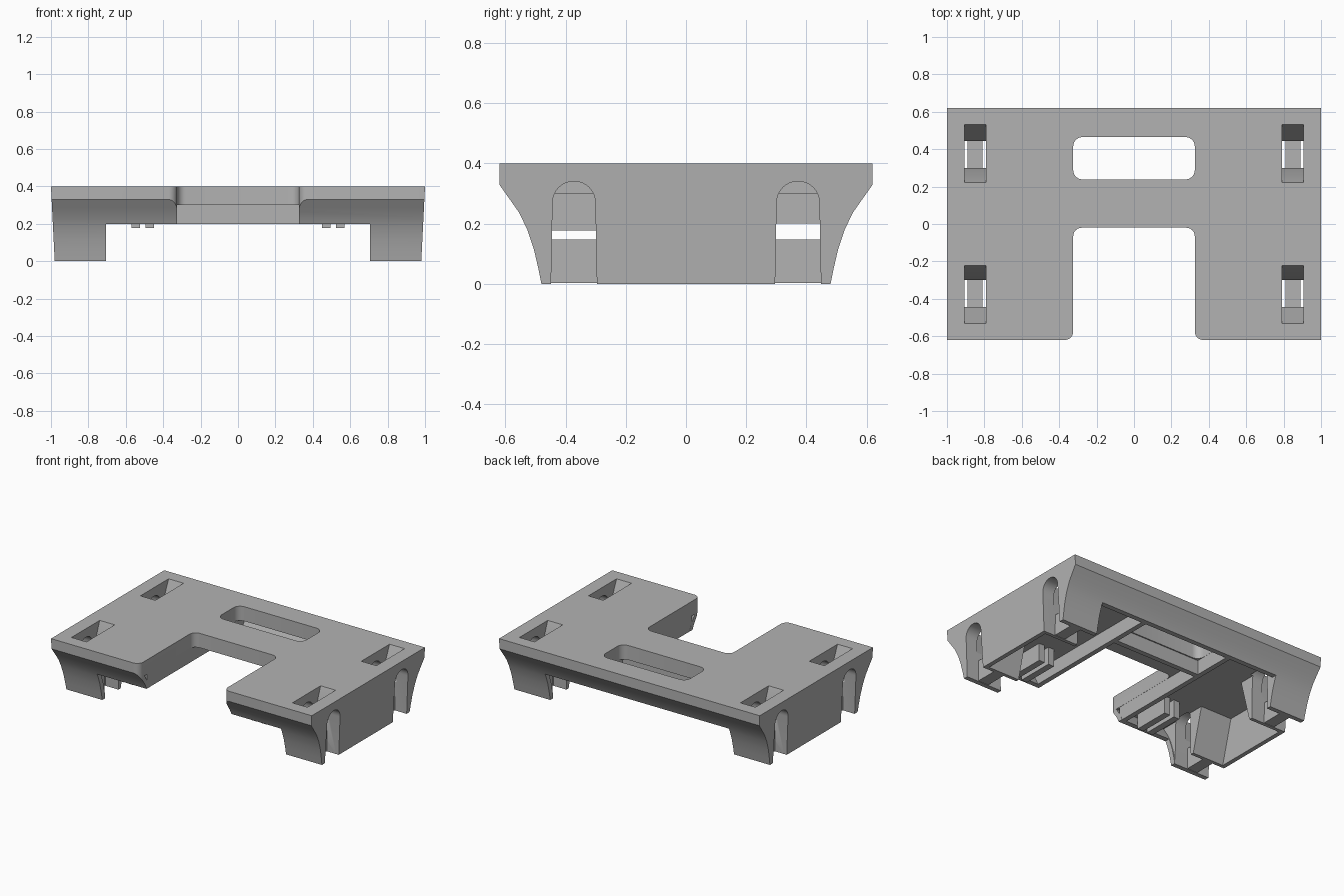
import bpy
import math

if "Cube" in bpy.data.objects:
    bpy.data.objects.remove(bpy.data.objects["Cube"], do_unlink=True)

grey = bpy.data.materials.new("plain grey")
grey.use_nodes = True
grey.diffuse_color = (0.45, 0.45, 0.45, 1)
grey.node_tree.nodes["Principled BSDF"].inputs["Base Color"].default_value = grey.diffuse_color


def loft(name, ring_a, ring_b):
    """Closed solid between two matching rings of points."""
    n = len(ring_a)
    faces = [list(range(n)), list(range(n, 2 * n))]
    faces += [(i, (i + 1) % n, n + (i + 1) % n, n + i) for i in range(n)]
    mesh = bpy.data.meshes.new(name)
    mesh.from_pydata(list(ring_a) + list(ring_b), [], faces)
    obj = bpy.data.objects.new(name, mesh)
    bpy.context.collection.objects.link(obj)
    mesh.materials.append(grey)
    bpy.ops.object.select_all(action='DESELECT')
    bpy.context.view_layer.objects.active = obj
    obj.select_set(True)
    bpy.ops.object.mode_set(mode='EDIT')
    bpy.ops.mesh.select_all(action='SELECT')
    bpy.ops.mesh.normals_make_consistent(inside=False)
    bpy.ops.object.mode_set(mode='OBJECT')
    return obj


def prism_x(name, pts, x0, x1):
    return loft(name, [(x0, y, z) for y, z in pts], [(x1, y, z) for y, z in pts])


def prism_z(name, pts, z0, z1):
    return loft(name, [(x, y, z0) for x, y in pts], [(x, y, z1) for x, y in pts])


def rect(x0, x1, y0, y1):
    return [(x0, y0), (x1, y0), (x1, y1), (x0, y1)]


def box(name, x0, x1, y0, y1, z0, z1):
    return prism_z(name, rect(x0, x1, y0, y1), z0, z1)


def frustum(name, low, z0, high, z1):
    return loft(name, [(x, y, z0) for x, y in rect(*low)],
                [(x, y, z1) for x, y in rect(*high)])


def arc(cx, cy, r, start, end, steps=6):
    angles = [math.radians(start + (end - start) * i / steps) for i in range(steps + 1)]
    return [(cx + r * math.cos(a), cy + r * math.sin(a)) for a in angles]


def combine(tool, operation='DIFFERENCE'):
    mod = body.modifiers.new("combine", 'BOOLEAN')
    mod.operation = operation
    mod.solver = 'EXACT'
    mod.object = tool
    bpy.context.view_layer.objects.active = body
    bpy.ops.object.modifier_apply(modifier=mod.name)
    bpy.data.objects.remove(tool, do_unlink=True)


# Outer shell: flared skirt profile with slightly drafted ends
half = [(0.62, 0.4), (0.62, 0.33), (0.588, 0.285), (0.553, 0.235),
        (0.527, 0.18), (0.505, 0.115), (0.49, 0.05), (0.48, 0)]
profile = half + [(-y, z) for y, z in reversed(half)]
body = loft("table_body",
            [(-0.98 - 0.05 * z, y, z) for y, z in profile],
            [(0.98 + 0.05 * z, y, z) for y, z in profile])

# Hollow underside and the raised middle between the legs
inner = [(0.56, 0.3)] + [(y - 0.035, z) for y, z in half[3:]] + [(0.445, -0.1)]
combine(prism_x("cavity", inner + [(-y, z) for y, z in reversed(inner)], -0.95, 0.95))
combine(box("leg_gap", -0.705, 0.705, -1, 1, -0.1, 0.2))

# Strap housings in the four legs, then their arches and funnel holes
corners = [(sx, sy) for sx in (-1, 1) for sy in (-1, 1)]


def span(sign, a, b):
    return tuple(sorted((sign * a, sign * b)))


for sx, sy in corners:
    xs = span(sx, 0.71, 0.96)
    combine(frustum("housing", xs + span(sy, 0.272, 0.465), 0,
                    xs + span(sy, 0.19, 0.56), 0.31), 'UNION')
for sx, sy in corners:
    c = sy * 0.372
    arch = [(c + 0.078, -0.1)] + arc(c, 0.27, 0.071, 0, 180, 16) + [(c - 0.078, -0.1)]
    combine(prism_x("arch", arch, *span(sx, 0.69, 1.1)))
    xs = span(sx, 0.79, 0.905)
    combine(frustum("funnel", xs + span(sy, 0.3, 0.445), 0.2,
                    xs + span(sy, 0.222, 0.533), 0.402))

# Front notch with rounded corners and back handle slot
r = 0.045
right = arc(0.325 + r, -0.62 + r, r, 270, 180) + arc(0.325 - r, -0.02 - r, r, 0, 90)
right = [(0.325 + r, -0.8)] + right
combine(prism_z("notch", right + [(-x, y) for x, y in reversed(right)], -0.1, 0.6))
slot = (arc(0.275, 0.415, 0.05, 0, 90) + arc(-0.275, 0.415, 0.05, 90, 180)
        + arc(-0.275, 0.288, 0.05, 180, 270) + arc(0.275, 0.288, 0.05, 270, 360))
combine(prism_z("slot", slot, -0.1, 0.6))

# Underside stiffening ribs beside the notch and in front of the slot
for s, side in ((1, "left"), (-1, "right")):
    box(side + "_long_rib", *span(s, 0.326, 0.36), -0.53, 0.53, 0.2, 0.31)
    # Pair of strap guide fins per side
    for i, x in enumerate((0.45, 0.525)):
        box(f"{side}_guide_fin_{i + 1}", *span(s, x, x + 0.045), -0.5, -0.24, 0.178, 0.31)
box("cross_rib", -0.34, 0.34, 0.195, 0.23, 0.2, 0.31)

# Strap bars standing inside the arches
for sx, sy in corners:
    name = ("left" if sx > 0 else "right") + ("_back" if sy > 0 else "_front")
    box(name + "_strap_bar", *span(sx, 0.81, 0.89), *span(sy, 0.29, 0.455), 0.003, 0.147)

# Smooth the rounded corners and keep hard edges sharp
bpy.ops.object.select_all(action='DESELECT')
body.select_set(True)
bpy.context.view_layer.objects.active = body
bpy.ops.object.shade_smooth_by_angle(angle=math.radians(25))
